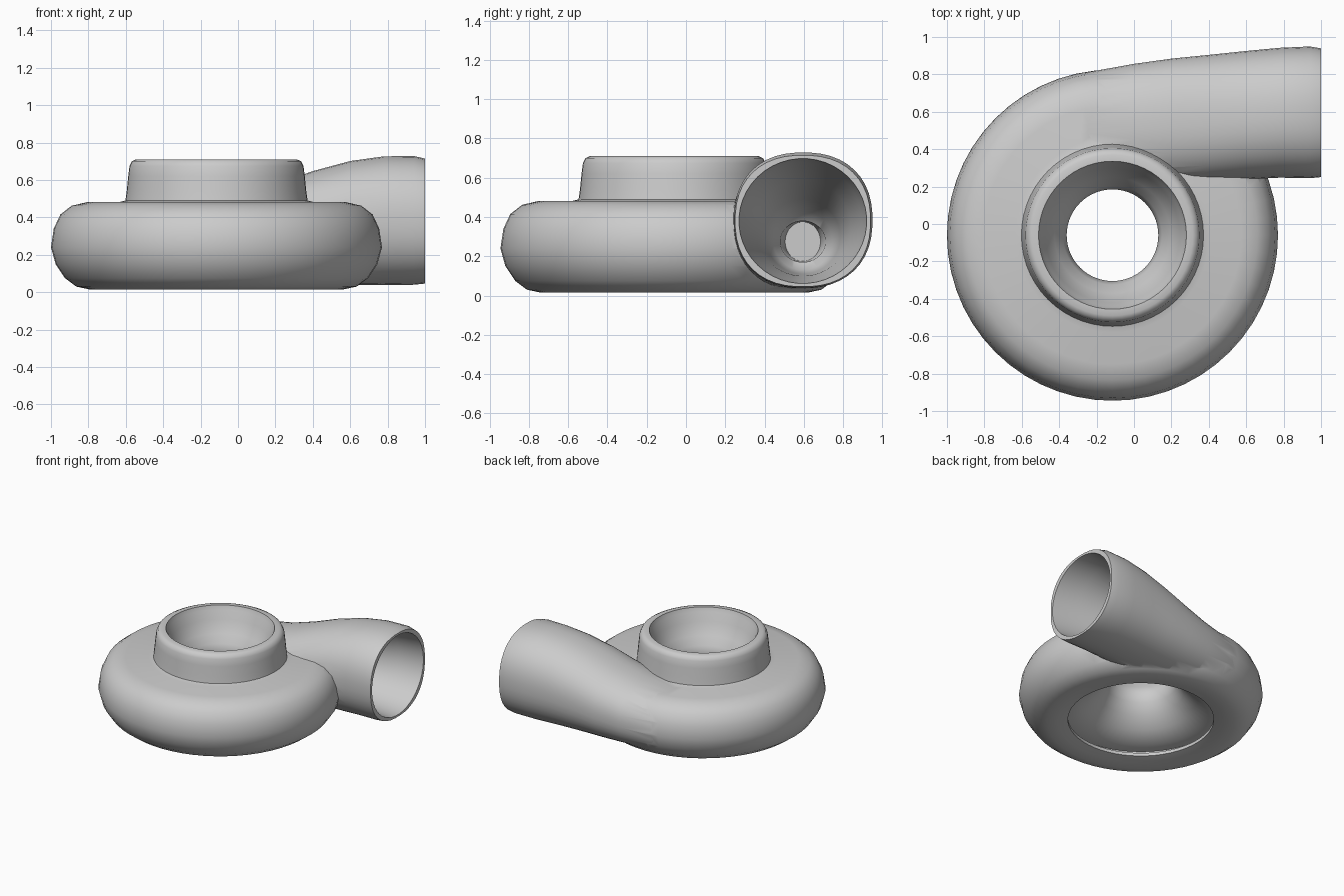
import bpy, bmesh, math
from mathutils import Vector

cube = bpy.data.objects.get("Cube")
if cube:
    bpy.data.objects.remove(cube, do_unlink=True)

CENTER = Vector((-0.115, -0.06, 0))
SEGMENTS = 56

metal = bpy.data.materials.new("cast grey metal")
metal.use_nodes = True
GREY = (0.6, 0.6, 0.6, 1)
metal.diffuse_color = GREY
metal.node_tree.nodes["Principled BSDF"].inputs["Base Color"].default_value = GREY


def skin_rings(name, rings):
    """Bridge rings of points into a closed solid with capped ends."""
    bm = bmesh.new()
    loops = [[bm.verts.new(p) for p in ring] for ring in rings]
    for a, b in zip(loops, loops[1:]):
        n = len(a)
        for k in range(n):
            bm.faces.new((a[k], a[(k + 1) % n], b[(k + 1) % n], b[k]))
    bm.faces.new(loops[0])
    bm.faces.new(loops[-1])
    bmesh.ops.recalc_face_normals(bm, faces=bm.faces[:])
    mesh = bpy.data.meshes.new(name)
    bm.to_mesh(mesh)
    bm.free()
    mesh.materials.append(metal)
    obj = bpy.data.objects.new(name, mesh)
    bpy.context.collection.objects.link(obj)
    return obj


def lathe(name, profile):
    angles = [2 * math.pi * k / SEGMENTS for k in range(SEGMENTS)]
    return skin_rings(name, [
        [CENTER + Vector((r * math.cos(a), r * math.sin(a), z)) for a in angles]
        for r, z in profile])


def duct(name, stations, power=2.0, sides=44):
    """Loft of rounded sections along x; each station is x, y, z, y radius, z radius."""
    def bend(v):
        return math.copysign(abs(v) ** (2 / power), v)
    angles = [2 * math.pi * (k + 0.5) / sides for k in range(sides)]
    return skin_rings(name, [
        [Vector((x, y + ry * bend(math.cos(a)), z + rz * bend(math.sin(a)))) for a in angles]
        for x, y, z, ry, rz in stations])


def combine(target, other, operation):
    mod = target.modifiers.new(operation.lower(), 'BOOLEAN')
    mod.operation = operation
    mod.solver = 'EXACT'
    mod.object = other
    bpy.ops.object.select_all(action='DESELECT')
    bpy.context.view_layer.objects.active = target
    target.select_set(True)
    bpy.ops.object.modifier_apply(modifier=mod.name)
    bpy.data.objects.remove(other, do_unlink=True)


# Round housing with its raised inlet collar
housing = lathe("spiral_housing", [
    (0.53, 0.035), (0.60, 0.02), (0.68, 0.015), (0.75, 0.03), (0.81, 0.075),
    (0.86, 0.15), (0.885, 0.24), (0.87, 0.34), (0.835, 0.415), (0.775, 0.462),
    (0.69, 0.482), (0.52, 0.482), (0.487, 0.49), (0.48, 0.54), (0.472, 0.62),
    (0.465, 0.675), (0.452, 0.70), (0.43, 0.71), (0.37, 0.71)])

# Discharge duct swelling out of the rim
outlet = duct("outlet_duct", [
    (-0.62, 0.40, 0.25, 0.22, 0.19), (-0.45, 0.47, 0.25, 0.265, 0.213),
    (-0.25, 0.515, 0.257, 0.297, 0.225), (0.00, 0.535, 0.275, 0.322, 0.243),
    (0.20, 0.55, 0.305, 0.335, 0.271), (0.40, 0.565, 0.342, 0.34, 0.306),
    (0.60, 0.582, 0.37, 0.344, 0.332), (0.78, 0.595, 0.382, 0.348, 0.345),
    (0.94, 0.597, 0.384, 0.353, 0.345), (1.00, 0.595, 0.38, 0.345, 0.335)], power=2.3)
combine(housing, outlet, 'UNION')

# Inlet funnel, throat and flared underside
bore = lathe("bore_cutter", [
    (0.40, 0.75), (0.395, 0.705), (0.38, 0.68), (0.36, 0.61), (0.31, 0.52),
    (0.265, 0.46), (0.245, 0.40), (0.262, 0.33), (0.31, 0.25), (0.39, 0.17),
    (0.50, 0.11), (0.60, 0.11), (0.60, 0.06), (0.53, 0.06), (0.53, -0.05)])
combine(housing, bore, 'DIFFERENCE')

# Tapered passage inside the duct, ending in a narrow bore
passage = duct("passage_cutter", [
    (-0.40, 0.595, 0.275, 0.09, 0.10), (-0.12, 0.595, 0.275, 0.115, 0.105),
    (-0.08, 0.595, 0.28, 0.15, 0.15), (0.20, 0.595, 0.30, 0.19, 0.19),
    (0.50, 0.595, 0.345, 0.245, 0.245), (0.80, 0.595, 0.377, 0.30, 0.30),
    (1.02, 0.595, 0.38, 0.328, 0.32)])
combine(housing, passage, 'DIFFERENCE')

bpy.ops.object.shade_smooth_by_angle(angle=math.radians(42))
